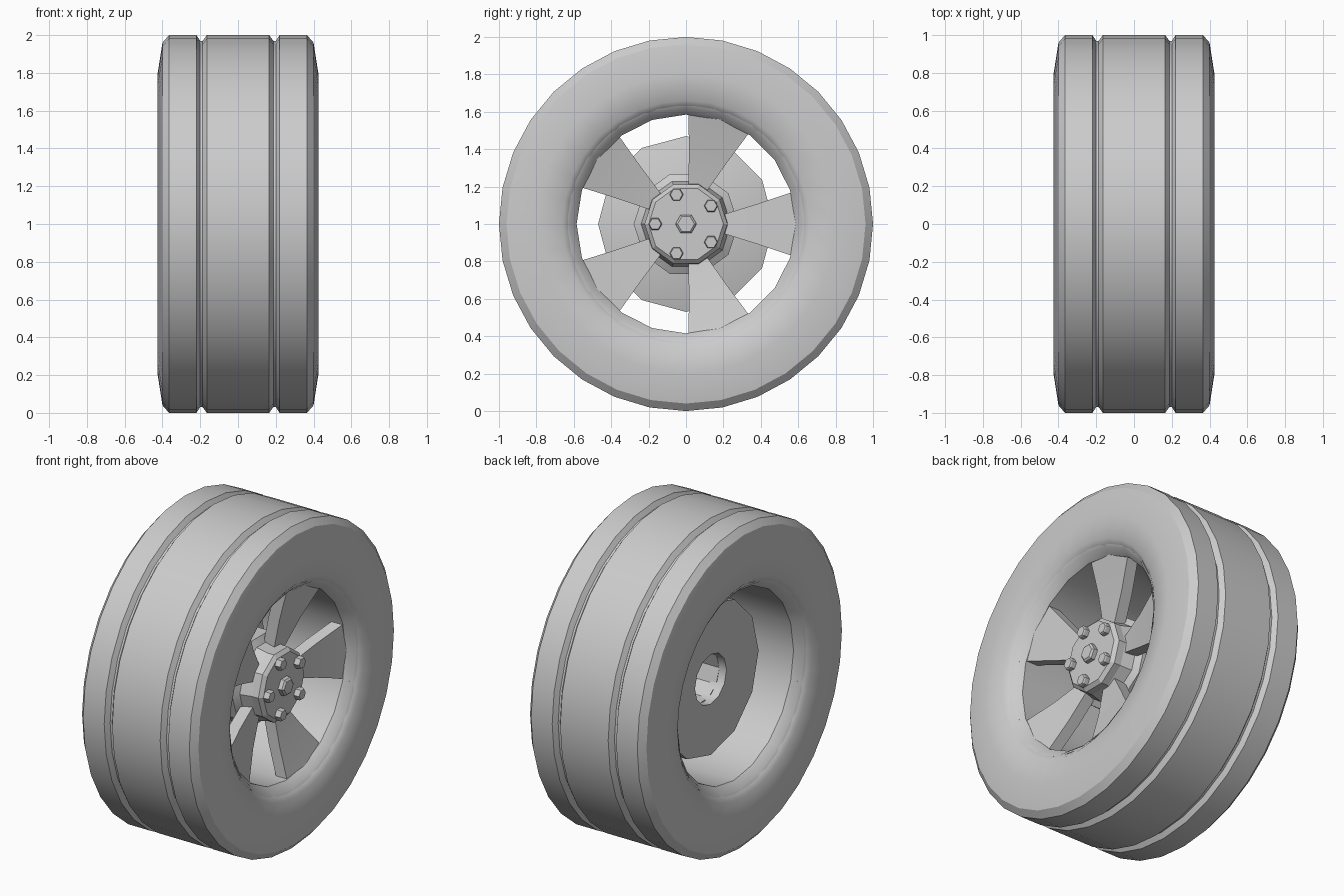
import bpy, bmesh, math
from mathutils import Matrix

if "Cube" in bpy.data.objects:
    bpy.data.objects.remove(bpy.data.objects["Cube"])

CENTRE_Z = 1.0


def finish(name, bm, smooth=None):
    bmesh.ops.recalc_face_normals(bm, faces=bm.faces)
    mesh = bpy.data.meshes.new(name)
    bm.to_mesh(mesh)
    bm.free()
    ob = bpy.data.objects.new(name, mesh)
    bpy.context.collection.objects.link(ob)
    ob.location.z = CENTRE_Z
    if smooth:
        bpy.ops.object.select_all(action='DESELECT')
        ob.select_set(True)
        bpy.context.view_layer.objects.active = ob
        bpy.ops.object.shade_smooth_by_angle(angle=math.radians(smooth))
    return ob


def lathe(name, profile, sides, smooth=None):
    """Spin a closed (x, radius) profile around the axle (x axis)."""
    bm = bmesh.new()
    rings = []
    for i in range(sides):
        a = 2 * math.pi * i / sides
        rings.append([bm.verts.new((x, r * math.cos(a), r * math.sin(a)))
                      for x, r in profile])
    n = len(profile)
    for i in range(sides):
        p, q = rings[i], rings[(i + 1) % sides]
        for j in range(n):
            k = (j + 1) % n
            bm.faces.new((p[j], p[k], q[k], q[j]))
    return finish(name, bm, smooth)


def prism(name, sections, sides, y=0, z=0):
    """Capped solid along x from (x, radius) sections."""
    bm = bmesh.new()
    rings = []
    for x, r in sections:
        rings.append([bm.verts.new((x, y + r * math.cos(2 * math.pi * i / sides),
                                    z + r * math.sin(2 * math.pi * i / sides)))
                      for i in range(sides)])
    for p, q in zip(rings, rings[1:]):
        for i in range(sides):
            k = (i + 1) % sides
            bm.faces.new((p[i], p[k], q[k], q[i]))
    bm.faces.new(rings[0])
    bm.faces.new(rings[-1])
    return finish(name, bm)


# Tyre: half profile mirrored across x = 0, with two tread grooves
half = [(0.165, 1.0), (0.187, 0.97), (0.20, 0.97), (0.22, 1.0), (0.365, 1.0),
        (0.40, 0.96), (0.425, 0.80), (0.405, 0.66), (0.385, 0.635), (0.36, 0.61)]
lathe("tyre", half + [(-x, r) for x, r in reversed(half)], 32, 32)

# Rim barrel with a flared lip on each side
rim = [(0.385, 0.638), (0.375, 0.62), (0.33, 0.585)]
back = [(0.33, 0.625)]
lathe("rim", rim + [(-x, r) for x, r in reversed(rim)]
      + [(-x, r) for x, r in back] + back, 20, 32)

# Brake disc behind the spokes, with a round hole in the middle
lathe("brake_disc", [(-0.17, 0.155), (-0.17, 0.47), (-0.14, 0.47),
                     (-0.08, 0.26), (-0.08, 0.155)], 12, 50)

# Hub: bored body with a rear flange, and a chamfered cap
lathe("hub_body", [(-0.12, 0.155), (-0.12, 0.28), (0.155, 0.28), (0.18, 0.24),
                   (0.25, 0.222), (0.25, 0.155)], 10, 30)
prism("hub_cap", [(0.22, 0.222), (0.295, 0.222), (0.315, 0.20)], 10)

# Five flared spokes
bm = bmesh.new()
for i in range(5):
    rot = Matrix.Rotation(2 * math.pi * i / 5, 4, 'X')
    # radius, half width, front x
    ring = []
    for r, w, x in ((0.18, 0.045, 0.235), (0.38, 0.107, 0.275), (0.59, 0.178, 0.335)):
        ring.append([bm.verts.new(rot @ Matrix.Translation((px, r, pz)).translation)
                     for px, pz in ((x, w), (x, -w), (x - 0.075, -w), (x - 0.075, w))])
    for p, q in zip(ring, ring[1:]):
        for j in range(4):
            k = (j + 1) % 4
            bm.faces.new((p[j], p[k], q[k], q[j]))
    bm.faces.new(ring[0])
    bm.faces.new(ring[-1])
finish("spokes", bm, 30)

# Hexagonal wheel bolts and centre nut
for i in range(5):
    a = math.radians(36 + 72 * i)
    prism(f"wheel_bolt_{i + 1}", [(0.30, 0.037), (0.343, 0.037), (0.35, 0.032)], 6,
          0.165 * math.cos(a), 0.165 * math.sin(a))
prism("centre_nut", [(0.30, 0.057), (0.34, 0.057), (0.35, 0.045)], 6)
